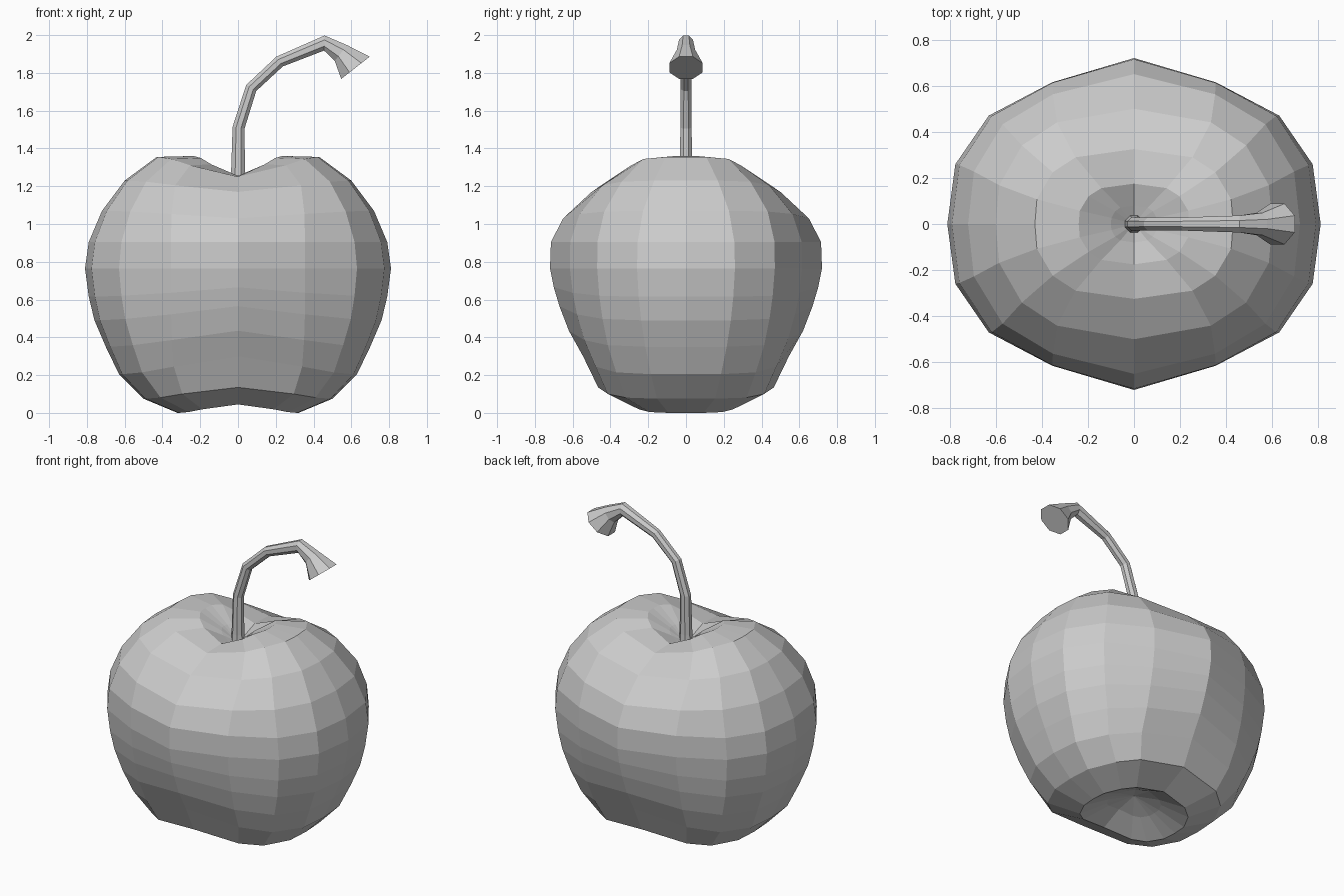
import bpy
import bmesh
import math
from mathutils import Vector

cube = bpy.data.objects.get("Cube")
if cube:
    bpy.data.objects.remove(cube, do_unlink=True)

grey = bpy.data.materials.new("plain grey")
grey.use_nodes = True
colour = (0.6, 0.6, 0.6, 1)
grey.diffuse_color = colour
grey.node_tree.nodes["Principled BSDF"].inputs["Base Color"].default_value = colour


def loft(name, rings, start=None, end=None):
    """Skin a stack of closed rings; ends are a point to fan to, or a flat cap."""
    bm = bmesh.new()
    rows = [[bm.verts.new(p) for p in ring] for ring in rings]
    count = len(rows[0])
    for low, high in zip(rows, rows[1:]):
        for k in range(count):
            j = (k + 1) % count
            bm.faces.new((low[k], low[j], high[j], high[k]))
    for row, tip in ((rows[0], start), (rows[-1], end)):
        if tip is None:
            bm.faces.new(row)
        else:
            centre = bm.verts.new(tip)
            for k in range(count):
                bm.faces.new((row[k], row[(k + 1) % count], centre))
    bmesh.ops.recalc_face_normals(bm, faces=bm.faces)
    mesh = bpy.data.meshes.new(name)
    bm.to_mesh(mesh)
    bm.free()
    mesh.materials.append(grey)
    obj = bpy.data.objects.new(name, mesh)
    bpy.context.collection.objects.link(obj)
    return obj


# Fruit: side profile (x, z) beside seam profile (y, z), from base to top
PROFILE = [
    (.16, .08, .14, .11),
    (.32, .00, .28, .045), (.50, .075, .465, .135), (.63, .205, .545, .30),
    (.70, .35, .62, .435), (.76, .49, .67, .565), (.79, .615, .70, .665),
    (.81, .765, .72, .765), (.79, .905, .715, .905), (.72, 1.07, .65, 1.03),
    (.60, 1.23, .50, 1.17), (.43, 1.355, .325, 1.25), (.24, 1.36, .175, 1.255),
    (.10, 1.28, .08, 1.22),
]
# Quarter outlines: the wide one at the belly, the squarer one near the ends
WIDE = [(1, 0), (.957, .36), (.778, .653), (.438, .854), (0, 1)]
SQUARE = [(1, 0), (.98, .33), (.82, .69), (.59, .89), (0, 1)]
SEAM = [0, 0, .1, .42, 1]


def fruit_ring(side_r, side_z, seam_r, seam_z):
    blend = min(1, 3 * (1 - side_r / .81))
    ring = []
    for k in range(16):
        i = min(k % 8, 8 - k % 8)
        sx = 1 if k < 4 or k > 12 else -1
        sy = 1 if k < 8 else -1
        unit = Vector(WIDE[i]).lerp(Vector(SQUARE[i]), blend)
        z = side_z + (seam_z - side_z) * SEAM[i]
        ring.append((sx * unit.x * side_r, sy * unit.y * seam_r, z))
    return ring


loft("fruit_body", [fruit_ring(*row) for row in PROFILE],
     start=(0, 0, .14), end=(0, 0, 1.2))

# Stem: centre x, z, half width and tilt of each ring in degrees
STEM = [
    (0, 1.18, .042, 0), (0, 1.26, .037, 0), (.003, 1.51, .032, 8),
    (.07, 1.72, .031, 31), (.22, 1.86, .031, 56), (.457, 1.958, .04, 92),
    (.545, 1.905, .053, 128), (.622, 1.827, .096, 142),
]


def stem_ring(x, z, half_width, tilt):
    a = math.radians(tilt)
    across = Vector((math.cos(a), 0, -math.sin(a)))
    radius = half_width / math.cos(math.pi / 8)
    ring = []
    for k in range(8):
        t = (k + .5) * math.pi / 4
        side = Vector((0, math.sin(t) * .92, 0))
        ring.append(Vector((x, 0, z)) + radius * (math.cos(t) * across + side))
    return ring


loft("stem", [stem_ring(*row) for row in STEM])
